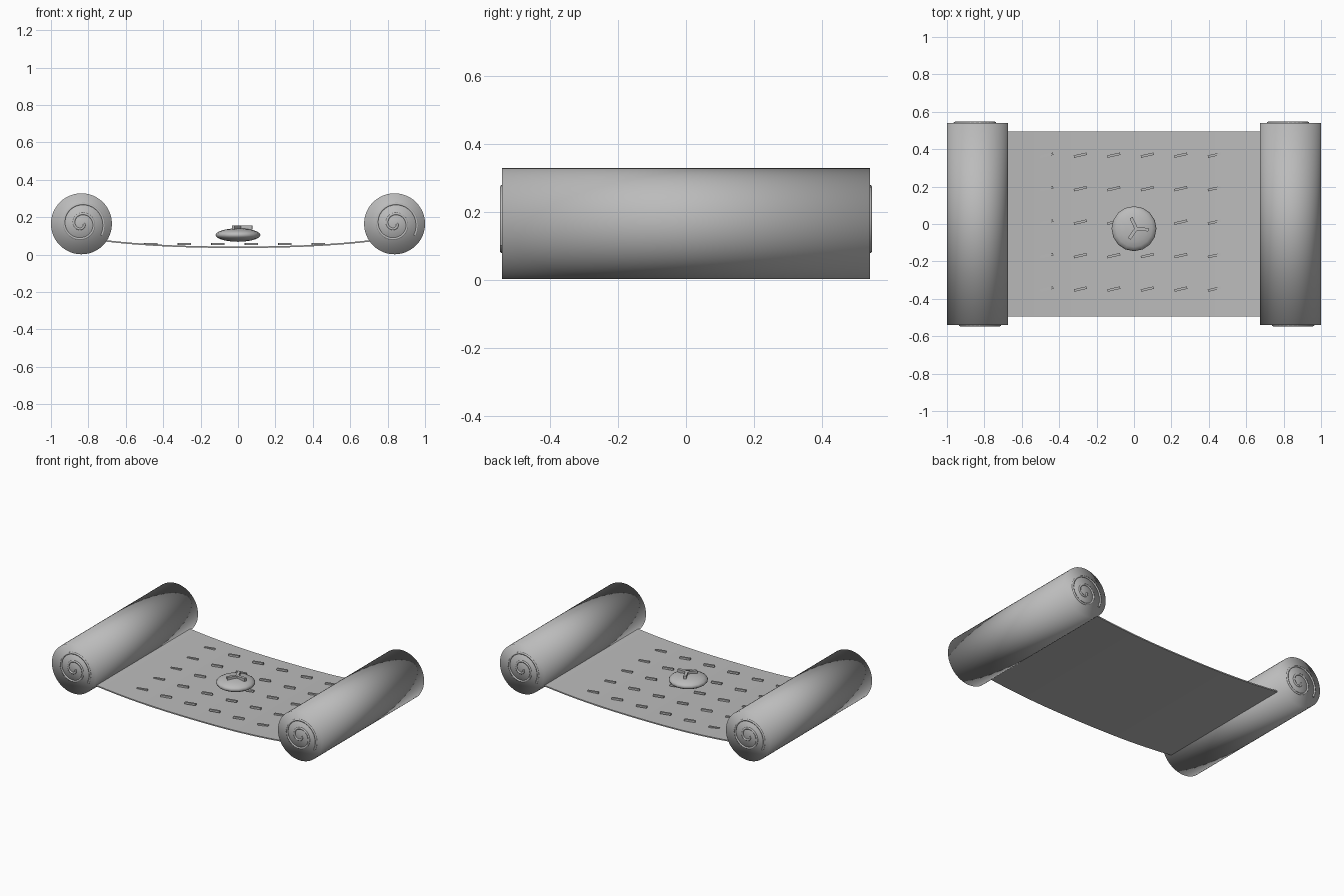
import bpy
import bmesh
import math
from mathutils import Matrix, Vector

cube = bpy.data.objects.get("Cube")
if cube:
    bpy.data.objects.remove(cube, do_unlink=True)

grey = bpy.data.materials.new("plain grey")
grey.use_nodes = True
grey.diffuse_color = (0.5, 0.5, 0.5, 1)
grey.node_tree.nodes["Principled BSDF"].inputs["Base Color"].default_value = (0.5, 0.5, 0.5, 1)

ROLL_X, ROLL_Z, ROLL_R, ROLL_HALF = 0.837, 0.165, 0.163, 0.54


def finish(name, bm, smooth=False):
    mesh = bpy.data.meshes.new(name)
    bmesh.ops.recalc_face_normals(bm, faces=bm.faces)
    bm.to_mesh(mesh)
    bm.free()
    mesh.materials.append(grey)
    for poly in mesh.polygons:
        poly.use_smooth = smooth
    obj = bpy.data.objects.new(name, mesh)
    bpy.context.collection.objects.link(obj)
    return obj


def bar(bm, center, size, angle):
    matrix = (Matrix.Translation(center) @ Matrix.Rotation(angle, 4, "Z")
              @ Matrix.Diagonal((*size, 1)))
    bmesh.ops.create_cube(bm, size=1, matrix=matrix)


def roll(name, x):
    bm = bmesh.new()
    matrix = Matrix.Translation((x, 0, ROLL_Z)) @ Matrix.Rotation(math.pi / 2, 4, "X")
    bmesh.ops.create_cone(bm, cap_ends=True, segments=48, radius1=ROLL_R,
                          radius2=ROLL_R, depth=2 * ROLL_HALF, matrix=matrix)
    finish(name, bm, smooth=True)


def spiral(name, x, side):
    # Raised line winding outward on a roll end
    curve = bpy.data.curves.new(name, "CURVE")
    curve.dimensions = "3D"
    curve.bevel_depth = 0.007
    curve.bevel_resolution = 1
    curve.use_fill_caps = True
    curve.materials.append(grey)
    line = curve.splines.new("POLY")
    steps, turns = 60, 2.1
    line.points.add(steps)
    for i, point in enumerate(line.points):
        t = i / steps
        a = math.radians(-30) + (1 - t) * turns * math.tau
        r = 0.012 + 0.113 * t
        point.co = (x - side * r * math.cos(a), side * ROLL_HALF,
                    ROLL_Z + r * math.sin(a), 1)
    obj = bpy.data.objects.new(name, curve)
    bpy.context.collection.objects.link(obj)


for label, sx in (("left", 1), ("right", -1)):
    roll(label + "_roll", sx * ROLL_X)
    for end, sy in (("front", -1), ("back", 1)):
        spiral(f"{label}_{end}_spiral", sx * ROLL_X, sy)

# Sagging sheet between the rolls
bm = bmesh.new()
COLS, REACH = 24, 0.76
rows = []
for i in range(COLS + 1):
    x = REACH * (2 * i / COLS - 1)
    z = 0.036 + 0.04 * (abs(x) / REACH) ** 2.4
    rows.append([bm.verts.new((x, y, z + h))
                 for y, h in ((-0.495, 0), (0.495, 0), (0.495, 0.008), (-0.495, 0.008))])
for a, b in zip(rows, rows[1:]):
    for k in range(4):
        n = (k + 1) % 4
        bm.faces.new((a[k], a[n], b[n], b[k]))
bm.faces.new(rows[0])
bm.faces.new(rows[-1])
sheet = finish("sheet", bm)
bpy.context.view_layer.objects.active = sheet
sheet.select_set(True)
bpy.ops.object.shade_smooth_by_angle()

# Rows of written dashes
bm = bmesh.new()
for col in range(6):
    for row in range(5):
        bar(bm, Vector((-0.466 + 0.179 * col, 0.368 - 0.179 * row, 0.057)),
            (0.07, 0.013, 0.012), math.radians(13))
finish("writing_dashes", bm)

# Flattened seal with a three-stroke mark
bm = bmesh.new()
bmesh.ops.create_uvsphere(bm, u_segments=16, v_segments=10, radius=1,
                          matrix=Matrix.Translation((0, -0.025, 0.105))
                          @ Matrix.Diagonal((0.12, 0.12, 0.036, 1)))
finish("seal", bm, smooth=True)

bm = bmesh.new()
for k in range(3):
    a = math.radians(-5 + 120 * k)
    bar(bm, Vector((0.012 + 0.03 * math.cos(a), -0.025 + 0.03 * math.sin(a), 0.145)),
        (0.07, 0.018, 0.02), a)
finish("seal_mark", bm)
